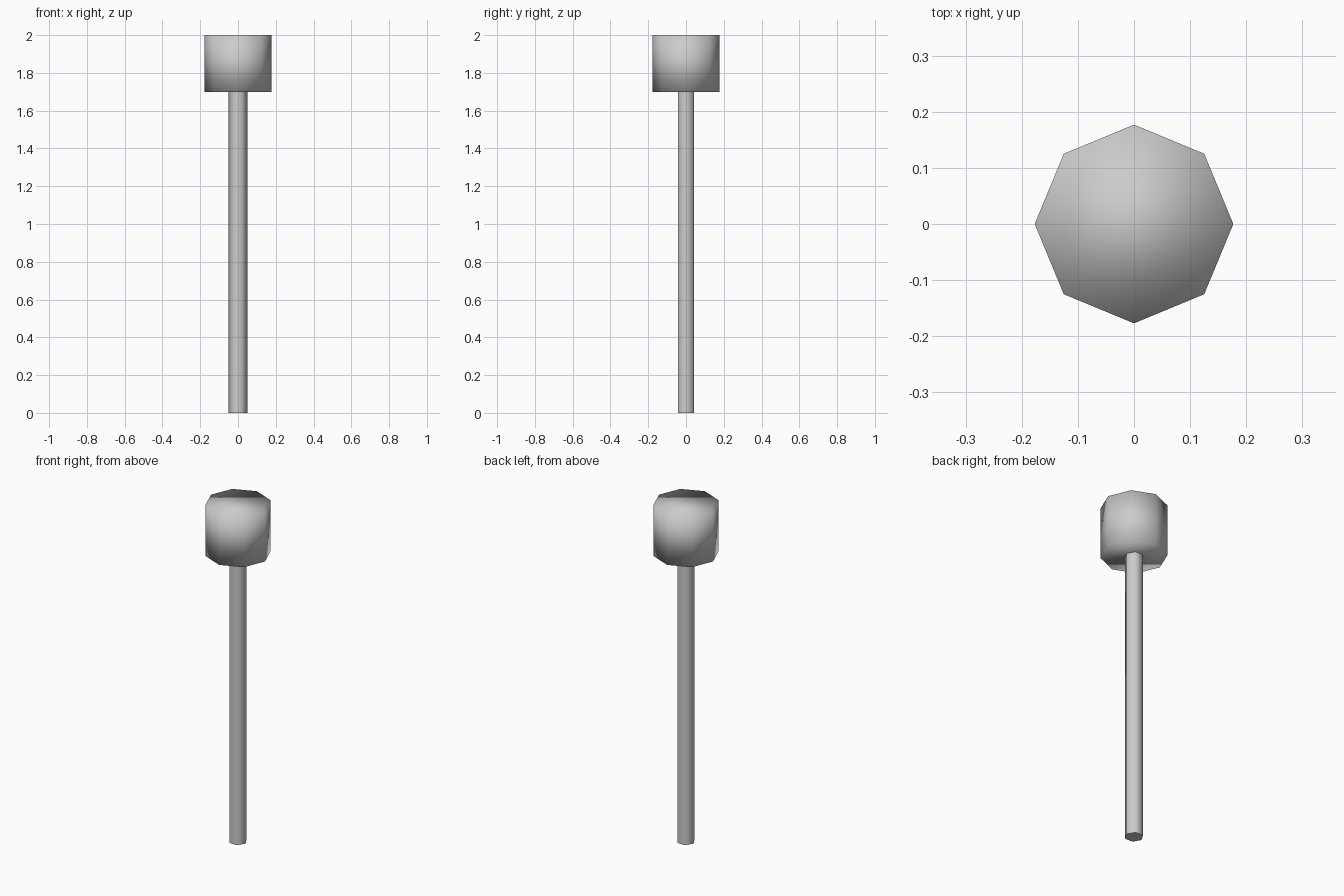
import bpy, math

if "Cube" in bpy.data.objects:
    bpy.data.objects.remove(bpy.data.objects["Cube"])


def prism(name, sides, radius, z0, z1, turn=0.0):
    """Upright prism with a corner on the x axis."""
    bpy.ops.mesh.primitive_cylinder_add(
        vertices=sides, radius=radius, depth=z1 - z0,
        location=(0, 0, (z0 + z1) / 2), rotation=(0, 0, turn))
    ob = bpy.context.object
    ob.name = name
    bpy.ops.object.transform_apply(location=False, rotation=True, scale=False)
    return ob


# Hexagonal handle, smooth around the sides with crisp ends
handle = prism("handle", 6, 0.05, 0.0, 1.7, math.radians(30))
bpy.ops.object.shade_smooth_by_angle(angle=math.radians(65))

# Octagonal head, smooth shaded all over
head = prism("head", 8, 0.177, 1.7, 2.0)
bpy.ops.object.shade_smooth()
